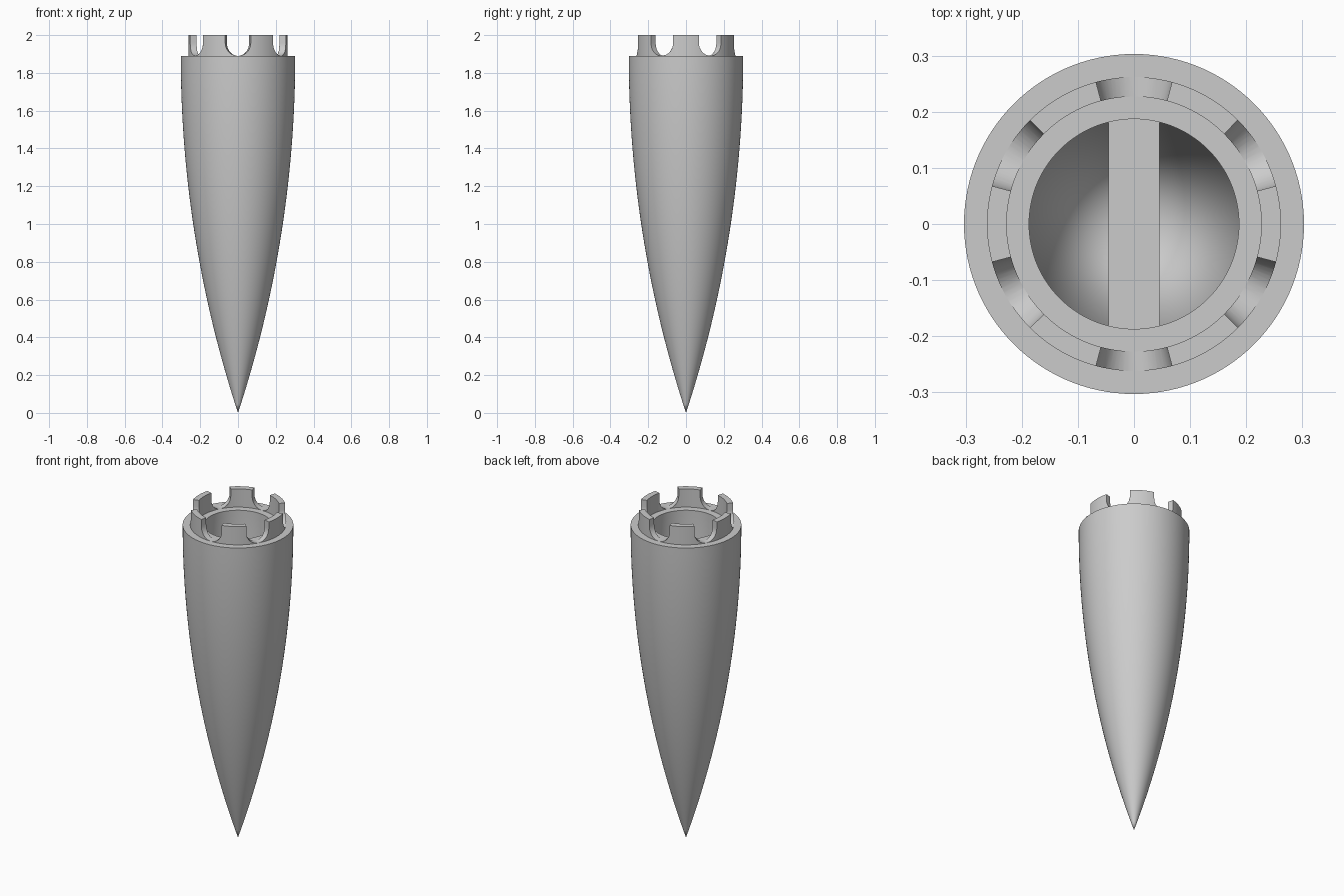
import bpy, bmesh, math
from math import sin, cos, pi, sqrt, tan, radians

cube = bpy.data.objects.get("Cube")
if cube:
    bpy.data.objects.remove(cube, do_unlink=True)

RADIUS, SHOULDER, TOP = 0.303, 1.89, 2.0
COLLAR_OUT, COLLAR_IN, BORE = 0.262, 0.227, 0.187
SLOTS, SEGMENTS = 6, 120

grey = bpy.data.materials.new("light grey")
grey.use_nodes = True
grey.diffuse_color = (0.6, 0.6, 0.6, 1)
grey.node_tree.nodes["Principled BSDF"].inputs["Base Color"].default_value = grey.diffuse_color


def make_object(name, bm):
    bmesh.ops.recalc_face_normals(bm, faces=bm.faces)
    mesh = bpy.data.meshes.new(name)
    bm.to_mesh(mesh)
    bm.free()
    mesh.materials.append(grey)
    obj = bpy.data.objects.new(name, mesh)
    bpy.context.collection.objects.link(obj)
    return obj


def activate(obj):
    bpy.ops.object.select_all(action='DESELECT')
    obj.select_set(True)
    bpy.context.view_layer.objects.active = obj


def smooth(obj):
    activate(obj)
    bpy.ops.object.shade_smooth_by_angle(angle=radians(30))


def lathe(name, profile, closed=False):
    """Revolve (radius, height) points about the z axis."""
    bm = bmesh.new()
    verts = [bm.verts.new((r, 0, z)) for r, z in profile]
    pairs = list(zip(verts, verts[1:])) + ([(verts[-1], verts[0])] if closed else [])
    edges = [bm.edges.new(p) for p in pairs]
    bmesh.ops.spin(bm, geom=verts + edges, cent=(0, 0, 0), axis=(0, 0, 1),
                   angle=2 * pi, steps=SEGMENTS, use_duplicate=False)
    bmesh.ops.remove_doubles(bm, verts=bm.verts, dist=1e-5)
    return make_object(name, bm)


# Pointed hollow body: tangent ogive outside, straight bore and conical end inside
arc = (RADIUS ** 2 + SHOULDER ** 2) / (2 * RADIUS)
steps = 40
outline = [(0, 0)]
for i in range(1, steps + 1):
    z = SHOULDER * i / steps
    outline.append((sqrt(arc ** 2 - (SHOULDER - z) ** 2) + RADIUS - arc, z))
outline += [(BORE, SHOULDER), (BORE, 1.6), (0, 0.35)]
smooth(lathe("nose_cone_body", outline))

# Collar ring, sunk slightly into the shoulder
base = SHOULDER - 0.005
collar = lathe("slotted_collar", [(COLLAR_IN, base), (COLLAR_OUT, base),
                                  (COLLAR_OUT, TOP), (COLLAR_IN, TOP)], closed=True)

# Round-bottomed slot cutters that widen outwards
bm = bmesh.new()
half = tan(radians(15))
depth = COLLAR_OUT * half
curve = [(cos(a), SHOULDER + depth * (1 + sin(a)))
         for a in (pi + pi * i / 24 for i in range(25))]
section = [(-1, TOP + 0.1)] + curve + [(1, TOP + 0.1)]
for k in range(SLOTS):
    t = radians(30) + k * 2 * pi / SLOTS
    rings = []
    for r in (0.18, 0.3):
        rings.append([bm.verts.new((r * cos(t) - u * r * half * sin(t),
                                    r * sin(t) + u * r * half * cos(t), z))
                      for u, z in section])
    inner, outer = rings
    bm.faces.new(inner)
    bm.faces.new(outer[::-1])
    for i in range(len(section)):
        j = (i + 1) % len(section)
        bm.faces.new((inner[i], outer[i], outer[j], inner[j]))
cutter = make_object("slot_cutter", bm)
cutter.hide_render = True

cut = collar.modifiers.new("slots", 'BOOLEAN')
cut.operation = 'DIFFERENCE'
cut.solver = 'EXACT'
cut.object = cutter
activate(collar)
bpy.ops.object.modifier_apply(modifier=cut.name)
bpy.data.objects.remove(cutter, do_unlink=True)
smooth(collar)

# Anchor bar across the bore
bm = bmesh.new()
bmesh.ops.create_cube(bm, size=1)
bmesh.ops.scale(bm, vec=(0.09, 0.39, 0.09), verts=bm.verts)
bmesh.ops.translate(bm, vec=(0, 0, 1.6), verts=bm.verts)
make_object("anchor_bar", bm)
